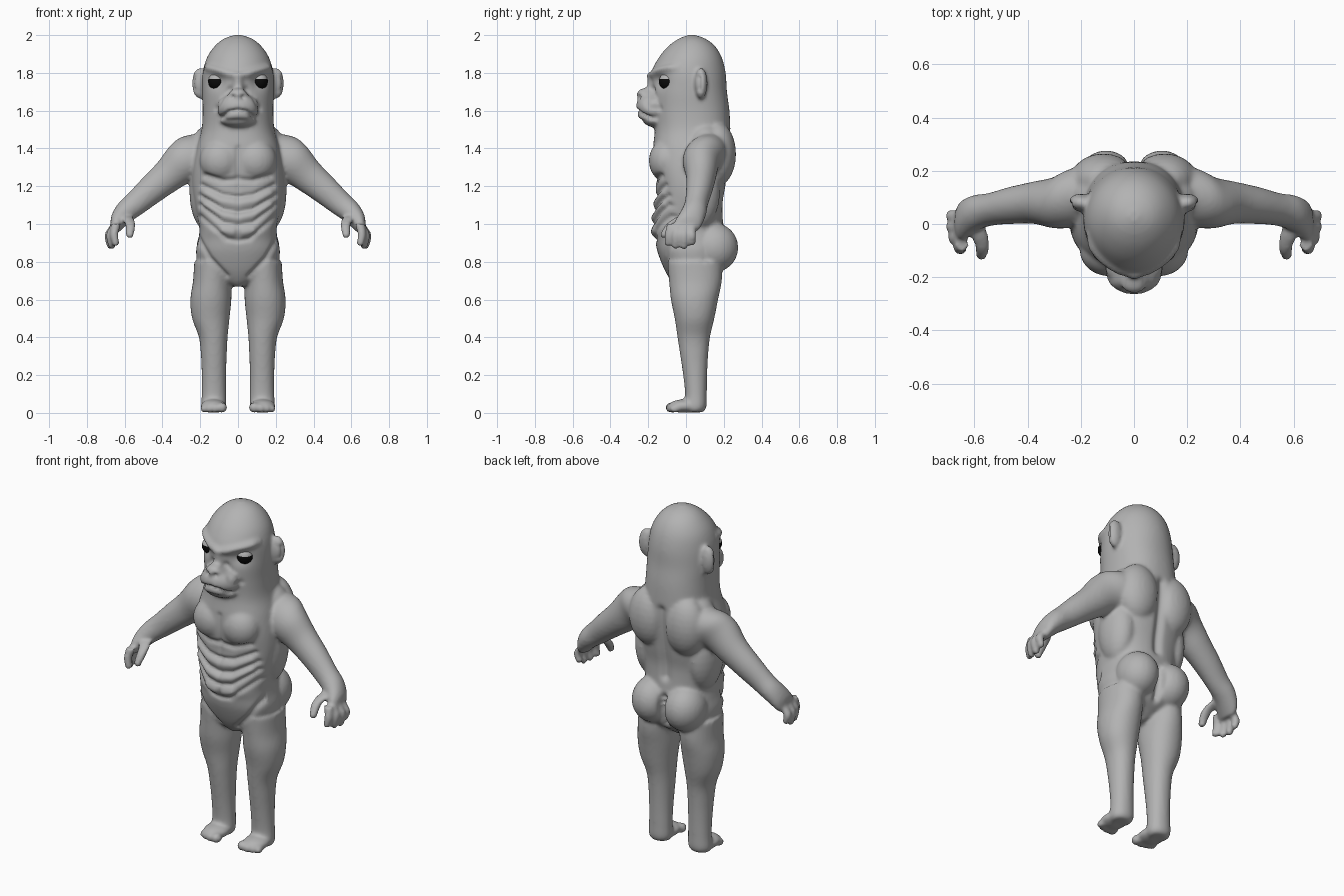
import bpy, bmesh, math
from mathutils import Vector

if "Cube" in bpy.data.objects:
    bpy.data.objects.remove(bpy.data.objects["Cube"])


def material(name, rgb):
    m = bpy.data.materials.new(name)
    m.diffuse_color = (*rgb, 1)
    m.use_nodes = True
    m.node_tree.nodes["Principled BSDF"].inputs["Base Color"].default_value = m.diffuse_color
    return m


SKIN = material("grey skin", (0.45, 0.45, 0.45))
BLACK = material("eye black", (0.003, 0.003, 0.003))
verts, faces = [], []


def blend(rows, steps=5):
    """Smooth curve through rows of numbers."""
    out = []
    for i in range(len(rows) - 1):
        a, b, c, d = (rows[max(i - 1, 0)], rows[i], rows[i + 1],
                      rows[min(i + 2, len(rows) - 1)])
        for k in range(steps):
            t = k / steps
            out.append([0.5 * (2 * q + (r - p) * t + (2 * p - 5 * q + 4 * r - s) * t * t
                               + (3 * q - p - 3 * r + s) * t ** 3)
                        for p, q, r, s in zip(a, b, c, d)])
    return out + [list(rows[-1])]


def skin_rings(rows, u, v, side=1, n=32):
    """Rows are (x, y, z, radius along u, radius along v, roundness)."""
    u, v, base, first = Vector(u), Vector(v), len(verts), len(faces)
    for x, y, z, a, b, p in rows:
        for k in range(n):
            t = 2 * math.pi * k / n
            c, s = math.cos(t), math.sin(t)
            co = (Vector((x, y, z)) + u * a * math.copysign(abs(c) ** (2 / p), c)
                  + v * b * math.copysign(abs(s) ** (2 / p), s))
            verts.append((co.x * side, co.y, co.z))
    for r in range(len(rows) - 1):
        for k in range(n):
            i, j = base + r * n + k, base + r * n + (k + 1) % n
            faces.append((i, j, j + n, i + n))
    faces.append(tuple(range(base + n - 1, base - 1, -1)))
    top = base + (len(rows) - 1) * n
    faces.append(tuple(range(top, top + n)))
    # Keep faces pointing outward whichever way the rings run
    step = Vector(rows[-1][:3]) - Vector(rows[0][:3])
    if u.cross(v).dot(step) * side < 0:
        faces[first:] = [f[::-1] for f in faces[first:]]


def loft(rows, u, v, side=1, n=32):
    skin_rings(blend(rows), u, v, side, n)


def blob(center, radii):
    x, y, z = center
    a, b, c = radii
    rows = []
    for i in range(15):
        t = math.pi * (0.02 + 0.96 * i / 14)
        rows.append((x, y, z - c * math.cos(t), a * math.sin(t), b * math.sin(t), 2))
    skin_rings(rows, (1, 0, 0), (0, 1, 0), 1, 24)


def finger(path, r0, r1, side):
    pts = [(*p, r0 + (r1 - r0) * i / (len(path) - 1)) for i, p in enumerate(path)]
    x, y, z, r = pts[-1]
    pts += [(x, y, z - r * .7, r * .72), (x, y, z - r, r * .2)]
    loft([(x, y, z, r, r, 2) for x, y, z, r in pts], (1, 0, 0), (0, 1, 0), side, 14)


# Torso and head: height, front, back, half width, roundness
trunk = [(.67, -.05, .08, .03, 2), (.70, -.08, .12, .11, 2), (.76, -.115, .19, .2, 2.2),
         (.85, -.15, .205, .222, 2.3), (.92, -.165, .21, .21, 2.4), (.98, -.18, .2, .205, 2.4),
         (1.1, -.165, .195, .228, 2.4), (1.2, -.16, .21, .243, 2.4), (1.3, -.175, .225, .238, 2.4),
         (1.4, -.175, .235, .22, 2.4), (1.5, -.165, .235, .193, 2.3), (1.6, -.17, .23, .187, 2.2),
         (1.7, -.175, .217, .19, 2.1), (1.8, -.182, .21, .187, 2), (1.88, -.145, .19, .165, 2),
         (1.94, -.095, .155, .125, 2), (1.98, -.04, .105, .077, 2), (2.0, .01, .05, .02, 2)]
loft([(0, (f + b) / 2, z, w, (b - f) / 2, p) for z, f, b, w, p in trunk],
     (1, 0, 0), (0, 1, 0), 1, 48)

# Muzzle, chin, nose and bridge
blob((0, -.165, 1.62), (.115, .1, .085))
blob((0, -.15, 1.555), (.1, .082, .045))
blob((0, -.21, 1.685), (.055, .052, .036))
blob((0, -.165, 1.74), (.032, .04, .06))

# Leg: height, inner x, outer x, front, back
leg = [(.8, .03, .232, -.1, .19), (.7, .035, .238, -.09, .19), (.6, .035, .252, -.08, .17),
       (.5, .045, .243, -.06, .15), (.4, .055, .207, -.045, .127), (.3, .06, .196, -.03, .117),
       (.2, .063, .192, -.015, .112), (.1, .063, .192, -.005, .11), (.03, .063, .195, -.01, .108),
       (.003, .08, .18, 0, .09)]
# Arm: center, radius front to back, radius across, roundness
arm = [(.14, .12, 1.38, .11, .13, 2), (.22, .1, 1.36, .11, .13, 2), (.29, .08, 1.325, .097, .112, 2),
       (.37, .08, 1.255, .08, .09, 2), (.46, .07, 1.18, .07, .077, 2), (.54, .055, 1.11, .062, .066, 2),
       (.6, .04, 1.06, .068, .058, 2), (.64, .015, 1.01, .075, .046, 2), (.657, 0, .97, .068, .028, 2)]

for s in (1, -1):
    loft([((i + o) / 2, (f + b) / 2, z, (o - i) / 2, (b - f) / 2, 2.1) for z, i, o, f, b in leg],
         (1, 0, 0), (0, 1, 0), s)
    loft(arm, (0, 1, 0), (.66, 0, .75), s)
    # Foot and toes
    blob((s * .13, -.01, .036), (.07, .085, .036))
    for x, y, r in ((.085, -.077, .028), (.12, -.08, .024), (.151, -.073, .023), (.179, -.06, .021)):
        blob((s * x, y, r), (r, r * 1.2, r))
    # Thumb and fingers
    finger([(.59, -.01, 1.04), (.57, -.075, 1.0), (.573, -.115, .945)], .036, .022, s)
    for x, y, z in ((.648, -.095, .885), (.668, -.055, .872), (.676, -.01, .87), (.677, .032, .89)):
        finger([(.645, y * .8, 1.0), (x + .008, y * .95, .945), (x, y, z + .015)], .026, .02, s)
    # Ear
    blob((s * .2, .08, 1.745), (.047, .034, .083))
    # Trapezius, shoulder blade, side muscle, chest, buttock
    blob((s * .12, .1, 1.43), (.12, .1, .105))
    blob((s * .115, .165, 1.37), (.125, .1, .17))
    blob((s * .17, .06, 1.17), (.087, .12, .2))
    blob((s * .092, -.1, 1.335), (.112, .097, .115))
    blob((s * .105, .15, .875), (.115, .127, .13))

raw = bpy.data.meshes.new("body_parts")
raw.from_pydata(verts, [], faces)

# Fuse all parts into one smooth skin
body = bpy.data.objects.new("body", raw)
bpy.context.collection.objects.link(body)
fuse = body.modifiers.new("fuse", 'REMESH')
fuse.mode = 'VOXEL'
fuse.voxel_size = .01
relax = body.modifiers.new("relax", 'SMOOTH')
relax.factor = .5
relax.iterations = 6
skin = bpy.data.meshes.new_from_object(body.evaluated_get(bpy.context.evaluated_depsgraph_get()))
body.modifiers.clear()
body.data = skin
skin.name = "body"

# Sculpt strokes: points, width, height (negative carves); mirrored in x
front = [
    ([(.112, 1.755)], .04, -.02),                                 # eye socket
    ([(.0, 1.785), (.05, 1.795), (.15, 1.825)], .02, .017),       # brow
    ([(0, 1.603), (.05, 1.593), (.088, 1.562)], .01, -.016),      # mouth
    ([(0, 1.57), (.05, 1.566)], .013, .008),                      # lower lip
    ([(.028, 1.672)], .012, -.014),                               # nostril
    ([(.045, 1.715), (.085, 1.67), (.115, 1.61)], .012, -.009),   # cheek fold
    ([(0, 1.25), (0, 1.4)], .014, -.01),                          # breastbone
    ([(0, 1.235), (.08, 1.228), (.17, 1.255)], .014, -.012),      # chest crease
    ([(0, 1.145), (.08, 1.155), (.19, 1.205)], .011, -.012),      # rib creases
    ([(0, 1.065), (.08, 1.08), (.2, 1.15)], .011, -.012),
    ([(0, .995), (.08, 1.01), (.2, 1.1)], .011, -.012),
    ([(0, .91), (.06, .92), (.11, .965), (.2, 1.04)], .012, -.011),
    ([(0, 1.105), (.09, 1.12), (.17, 1.16)], .018, .009),         # rib ridges
    ([(0, 1.03), (.08, 1.045), (.17, 1.1)], .018, .01),
    ([(.03, .955), (.08, .965)], .02, .01),
    ([(0, .93), (0, 1.22)], .01, -.005),                          # belly midline
    ([(.215, .93), (.15, .82), (.06, .725)], .013, -.012),        # groin crease
]
back = [([(0, 1.05), (0, 1.45)], .025, -.02),                     # spine
        ([(0, .76), (0, .93)], .018, -.025)]                      # buttock cleft
ear = [([(.07, 1.715), (.07, 1.775)], .014, -.013)]


def sculpt(strokes, axis, test):
    spans = [(min(p[1] for p in pts) - 3 * w, max(p[1] for p in pts) + 3 * w, pts, w, h)
             for pts, w, h in strokes]
    for i, (c, n) in enumerate(zip(coords, normals)):
        if not test(c, n):
            continue
        px, pz, total = abs(c[axis]), c.z, 0
        for low, high, pts, w, h in spans:
            if not low < pz < high:
                continue
            best = 9
            for (ax, az), (bx, bz) in zip(pts, pts[1:] or pts):
                dx, dz = bx - ax, bz - az
                t = ((px - ax) * dx + (pz - az) * dz) / (dx * dx + dz * dz + 1e-9)
                t = min(1, max(0, t))
                best = min(best, (px - ax - t * dx) ** 2 + (pz - az - t * dz) ** 2)
            if best < 9 * w * w:
                total += h * math.exp(-best / (w * w))
        c += n * total


coords = [v.co.copy() for v in skin.vertices]
normals = [n.vector.copy() for n in skin.vertex_normals]
sculpt(front, 0, lambda c, n: c.y < -.03 and n.y < .1 and abs(c.x) < .26 and c.z > .69)
sculpt(back, 0, lambda c, n: c.y > .08 and n.y > -.1 and abs(c.x) < .2)
sculpt(ear, 1, lambda c, n: abs(c.x) > .195 and 1.6 < c.z and n.x * c.x > 0 and c.y > .02)
skin.vertices.foreach_set("co", [k for c in coords for k in (c.x, c.y, max(c.z, 0))])
skin.update()
skin.materials.clear()
skin.materials.append(SKIN)
skin.shade_smooth()

# Eyes: black ball under a grey upper lid
for s, name in ((1, "left_eye"), (-1, "right_eye")):
    eb = bmesh.new()
    bmesh.ops.create_uvsphere(eb, u_segments=32, v_segments=24, radius=.046)
    me = bpy.data.meshes.new(name)
    eb.to_mesh(me)
    eb.free()
    me.materials.append(BLACK)
    me.materials.append(SKIN)
    for p in me.polygons:
        p.material_index = 1 if p.center.z > .011 else 0
    me.shade_smooth()
    eye = bpy.data.objects.new(name, me)
    eye.location = (s * .112, -.097, 1.755)
    bpy.context.collection.objects.link(eye)
